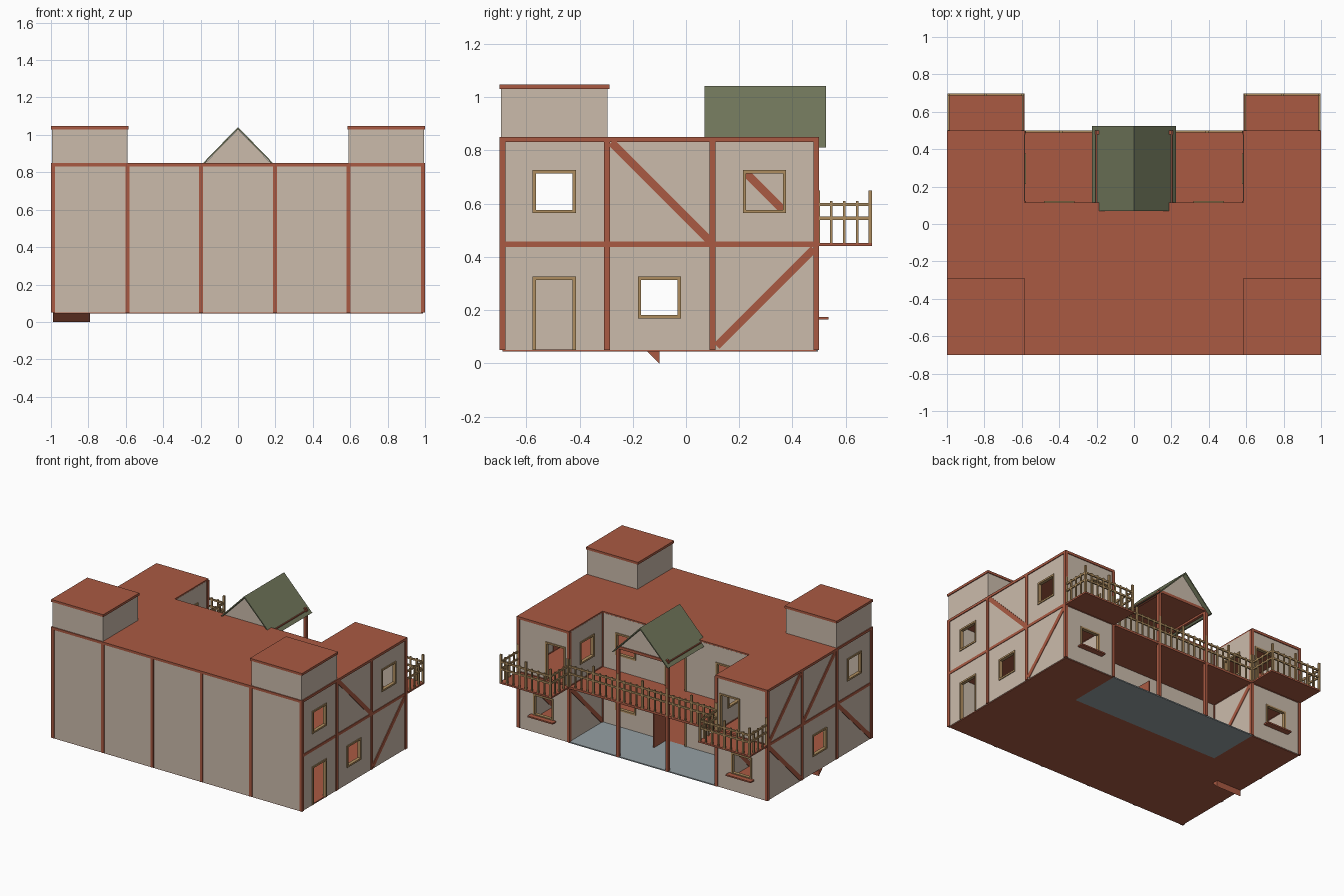
import bpy, bmesh
from mathutils import Vector, Matrix

if "Cube" in bpy.data.objects:
    bpy.data.objects.remove(bpy.data.objects["Cube"])


def mat(name, c):
    m = bpy.data.materials.new(name)
    m.diffuse_color = (*c, 1)
    m.use_nodes = True
    m.node_tree.nodes["Principled BSDF"].inputs["Base Color"].default_value = m.diffuse_color
    return m


PLASTER = mat("beige plaster", (0.60, 0.50, 0.41))
RED = mat("red timber", (0.40, 0.102, 0.055))
GREEN = mat("green roof", (0.165, 0.185, 0.105))
STONE = mat("grey paving", (0.30, 0.35, 0.37))
TAN = mat("tan wood", (0.43, 0.27, 0.115))


def finish(name, bm, m):
    bmesh.ops.recalc_face_normals(bm, faces=bm.faces)
    me = bpy.data.meshes.new(name)
    bm.to_mesh(me)
    bm.free()
    me.materials.append(m)
    ob = bpy.data.objects.new(name, me)
    bpy.context.collection.objects.link(ob)
    return ob


def boxes(name, items, m):
    """One object from boxes (x0, x1, y0, y1, z0, z1) or ready matrices."""
    bm = bmesh.new()
    for b in items:
        if not isinstance(b, Matrix):
            x0, x1, y0, y1, z0, z1 = b
            b = Matrix.Translation(((x0 + x1) / 2, (y0 + y1) / 2, (z0 + z1) / 2)) @ \
                Matrix.Diagonal((x1 - x0, y1 - y0, z1 - z0, 1))
        bmesh.ops.create_cube(bm, size=1, matrix=b)
    return finish(name, bm, m)


def prism(name, pts, vec, m):
    """Extruded polygon."""
    bm = bmesh.new()
    f = bm.faces.new([bm.verts.new(p) for p in pts])
    r = bmesh.ops.extrude_face_region(bm, geom=[f], use_keep_orig=True)
    bmesh.ops.translate(bm, vec=vec, verts=[v for v in r["geom"] if isinstance(v, bmesh.types.BMVert)])
    return finish(name, bm, m)


def wall(name, axis, pos, u0, u1, holes=(), z0=0.05, z1=0.84):
    """Thin wall on plane axis = pos with rectangular holes, each with a wooden frame."""
    P = (lambda u, z: (pos, u, z)) if axis == "x" else (lambda u, z: (u, pos, z))
    us = sorted({u0, u1, *[h[0] for h in holes], *[h[1] for h in holes]})
    zs = sorted({z0, z1, *[h[2] for h in holes], *[h[3] for h in holes]})
    bm = bmesh.new()
    for a, b in zip(us, us[1:]):
        for c, d in zip(zs, zs[1:]):
            um, zm = (a + b) / 2, (c + d) / 2
            if not any(h[0] < um < h[1] and h[2] < zm < h[3] for h in holes):
                bm.faces.new([bm.verts.new(P(*q)) for q in ((a, c), (b, c), (b, d), (a, d))])
    bmesh.ops.remove_doubles(bm, verts=bm.verts, dist=1e-5)
    s = finish(name, bm, PLASTER).modifiers.new("thick", "SOLIDIFY")
    s.thickness, s.offset = 0.012, 0
    t, bars = 0.006, []
    for a, b, c, d in holes:
        door = abs(d - c) > 0.2
        rects = [(a - t, a + t, c, d + t), (b - t, b + t, c, d + t), (a - t, b + t, d - t, d + t)]
        if not door:
            rects.append((a - t, b + t, c - t, c + t))
        for p, q, r, w in rects:
            bars.append((pos - .012, pos + .012, p, q, r, w) if axis == "x"
                        else (p, q, pos - .012, pos + .012, r, w))
    if bars:
        boxes(name + "_frames", bars, TAN)


def brace(x, ya, za, yb, zb, w=0.03):
    """Diagonal timber in a side wall."""
    p, q = Vector((x, ya, za)), Vector((x, yb, zb))
    d = (q - p).normalized()
    n = Vector((1, 0, 0))
    rot = Matrix((n, d, n.cross(d))).transposed().to_4x4()
    return Matrix.Translation((p + q) / 2) @ rot @ Matrix.Diagonal((0.02, (q - p).length, w, 1))


W = 0.988                      # outer wall plane
Z0, ZM, ZT = 0.05, 0.45, 0.84  # ground, upper floor, roof
win_front = (-0.57, -0.42, 0.57, 0.72)
win_mid = (-0.175, -0.025, 0.175, 0.32)
win_back = (0.22, 0.37, 0.57, 0.72)

# Outer walls
wall("front_wall", "y", -0.688, -W, W)
wall("right_wall", "x", W, -0.688, 0.488, [win_front, win_mid, win_back, (-0.57, -0.42, 0.05, 0.32)])
wall("left_wall", "x", -W, -0.688, 0.488, [win_front, win_mid])
wall("right_room_partition", "x", 0.59, -0.688, -0.3, (), Z0, ZM)

# Wings: back walls and courtyard walls
for s, n in ((1, "right"), (-1, "left")):
    def mir(a, b, c, d):
        return (min(s * a, s * b), max(s * a, s * b), c, d)
    wall(n + "_wing_back_wall", "y", 0.488, *sorted((s * 0.59, s * W)),
         [mir(0.715, 0.865, 0.175, 0.32), mir(0.62, 0.77, 0.45, 0.72)])
    wall(n + "_courtyard_side_wall", "x", s * 0.59, 0.11, 0.488, [win_back])
    xa, xb = sorted((s * 0.69, s * 0.89))
    boxes(n + "_window_ledge", [(xa, xb, 0.488, 0.535, 0.164, 0.174)], RED)
    boxes(n + "_balcony_floor", [(*sorted((s * 0.585, s * 0.998)), 0.488, 0.698, 0.44, 0.452)], RED)

# Courtyard back wall with central doors
wall("courtyard_back_wall", "y", 0.11, -0.59, 0.59,
     [(a - .075, a + .075, z, z + .15) for a in (-0.4, 0.4) for z in (0.175, 0.57)]
     + [(-0.08, 0.08, 0.05, 0.32), (-0.08, 0.08, 0.45, 0.72)])
boxes("open_door_leaf", [(0.076, 0.086, 0.115, 0.255, 0.055, 0.315)], RED)

# Floors and roof
boxes("ground_floor", [(-.99, .99, -.69, .11, .045, .053), (.59, .99, .11, .49, .045, .053),
                       (-.99, -.59, .11, .49, .045, .053)], RED)
boxes("courtyard_paving", [(-0.59, 0.59, 0.11, 0.495, 0.045, 0.053)], STONE)
boxes("upper_floor", [(-0.985, 0.985, -0.685, 0.495, 0.44, 0.452)], RED)
U = [(-1, -.7), (1, -.7), (1, .5), (.585, .5), (.585, .115), (-.585, .115), (-.585, .5), (-1, .5)]
prism("flat_roof", [(x, y, 0.832) for x, y in U], (0, 0, 0.018), RED)

# Corner towers
for s, n in ((1, "right"), (-1, "left")):
    boxes(n + "_tower", [(*sorted((s * 0.592, s * 0.994)), -0.694, -0.294, 0.84, 1.035)], PLASTER)
    boxes(n + "_tower_roof", [(*sorted((s * 0.585, s)), -0.7, -0.288, 1.03, 1.047)], RED)

# Timber posts
XS = (-0.99, -0.59, -0.197, 0.197, 0.59, 0.99)
h = 0.011
cols = [(x, -0.689) for x in XS] + [(x, 0.489) for x in XS]
cols += [(s * 0.989, y) for s in (1, -1) for y in (-0.297, 0.1)]
cols += [(s * 0.588, 0.112) for s in (1, -1)]
boxes("timber_posts", [(x - h, x + h, y - h, y + h, Z0, ZT) for x, y in cols], RED)

# Mid-height side beams and wing back beams
beams = [(*sorted((s * 0.978, s * 0.998)), -0.69, 0.49, 0.437, 0.457) for s in (1, -1)]
beams += [(*sorted((s * 0.59, s * 0.99)), 0.479, 0.499, 0.437, 0.457) for s in (1, -1)]
beams += [(*sorted((s * 0.58, s * 0.6)), 0.11, 0.49, 0.437, 0.457) for s in (1, -1)]
beams += [(-0.59, 0.59, 0.479, 0.499, 0.437, 0.453)]
boxes("floor_beams", beams, RED)

# Diagonal braces
boxes("diagonal_braces", [
    brace(W, -0.28, 0.83, 0.09, 0.46), brace(W, 0.115, 0.065, 0.48, 0.43),
    brace(-W, -0.28, 0.83, 0.09, 0.46), brace(-W, 0.115, 0.065, 0.48, 0.43),
    brace(-W, 0.115, 0.825, 0.48, 0.46), brace(-W, -0.31, 0.43, -0.68, 0.065),
    brace(0.59, 0.125, 0.065, 0.48, 0.43), brace(-0.59, 0.125, 0.065, 0.48, 0.43)], RED)

# Gable porch roof
prism("porch_roof", [(-.225, .07, .81), (0, .07, 1.042), (.225, .07, .81),
                     (.215, .07, .81), (0, .07, 1.03), (-.215, .07, .81)], (0, 0.455, 0), GREEN)
for n, y in (("front", 0.1), ("back", 0.485)):
    prism(n + "_gable", [(-.185, y, .84), (.185, y, .84), (0, y, 1.029)], (0, 0.008, 0), PLASTER)
boxes("porch_beams", [(-.2, .2, .479, .499, .83, .85), (-.205, -.187, .11, .49, .82, .838),
                      (.187, .205, .11, .49, .82, .838), (-.19, .19, .11, .49, .834, .842)], RED)

# Balcony railings: posts, balusters and two rails per 0.2 bay
rail = []


def railing(x0, y0, x1, y1, bays):
    for i in range(bays * 4 + 1):
        t = i / (bays * 4)
        x, y = x0 + (x1 - x0) * t, y0 + (y1 - y0) * t
        r, top = (0.007, 0.65) if i % 4 == 0 else (0.005, 0.61)
        rail.append((x - r, x + r, y - r, y + r, 0.45, top))
    for z in (0.545, 0.597):
        rail.append((min(x0, x1) - .005, max(x0, x1) + .005, min(y0, y1) - .005,
                     max(y0, y1) + .005, z - .006, z + .006))


railing(-0.585, 0.494, 0.585, 0.494, 6)
for s in (1, -1):
    railing(s * 0.595, 0.692, s * 0.991, 0.692, 2)
    for x in (0.595, 0.991):
        railing(s * x, 0.496, s * x, 0.692, 1)
boxes("balcony_railings", rail, TAN)

# Wedge under the floor
prism("under_floor_wedge", [(-0.99, -0.15, 0.05), (-0.99, -0.1, 0.05), (-0.99, -0.1, 0.0)],
      (0.2, 0, 0), RED)
